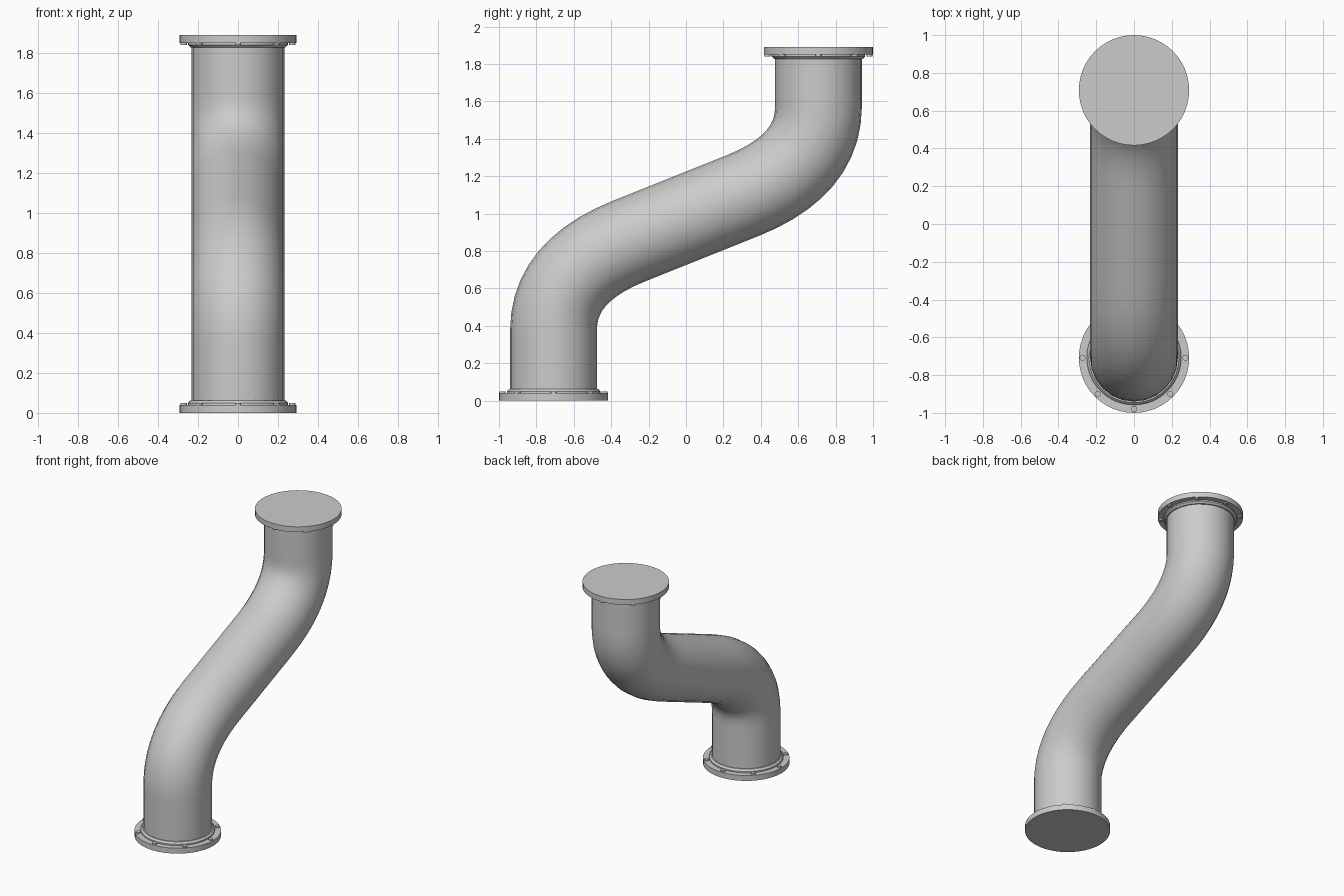
import bpy, bmesh, math
from mathutils import Vector

if "Cube" in bpy.data.objects:
    bpy.data.objects.remove(bpy.data.objects["Cube"])

H, MID = 1.89, 0.708      # total height, flange centre offset in y
PIPE_R = 0.232


def finish(ob, angle=35):
    bpy.ops.object.select_all(action='DESELECT')
    ob.select_set(True)
    bpy.context.view_layer.objects.active = ob
    bpy.ops.object.shade_smooth_by_angle(angle=math.radians(angle))


def add_mesh(name, bm):
    bmesh.ops.recalc_face_normals(bm, faces=bm.faces)
    me = bpy.data.meshes.new(name)
    bm.to_mesh(me)
    bm.free()
    ob = bpy.data.objects.new(name, me)
    bpy.context.collection.objects.link(ob)
    finish(ob)
    return ob


def lathe(name, profile, y, z, up, n=48):
    """Closed solid of revolution from (radius, height); up = 1 or -1."""
    bm = bmesh.new()
    rings = []
    for r, h in profile:
        rings.append([bm.verts.new((r * math.cos(2 * math.pi * i / n),
                                    y + r * math.sin(2 * math.pi * i / n),
                                    z + up * h)) for i in range(n)])
    for a, b in zip(rings, rings[1:]):
        for i in range(n):
            j = (i + 1) % n
            bm.faces.new((a[i], a[j], b[j], b[i]))
    bm.faces.new(rings[0])
    bm.faces.new(rings[-1])
    return add_mesh(name, bm)


# S-shaped pipe: straight ends, quadratic bends, sloped straight middle
def bend(p0, c, p1):
    p0, c, p1 = Vector(p0), Vector(c), Vector(p1)
    return p0 + (c - p0) * 2 / 3, p1 + (c - p1) * 2 / 3


def pt(y, z):
    return Vector((0, y, z))


half = [pt(-MID, 0.02), pt(-MID, 0.38), pt(-0.31, 0.851)]
corner, centre = pt(-MID, 0.69), pt(0, 0.975)
h0, h1 = bend(half[1], corner, half[2])


def flip(p):
    return 2 * centre - p


end = pt(MID, H - 0.02)
points = half + [flip(half[2]), flip(half[1]), end]
lefts = [half[0], half[1].lerp(half[0], 1 / 3), h1,
         flip(half[2]).lerp(half[2], 1 / 3), flip(h0),
         end.lerp(flip(half[1]), 1 / 3)]
rights = [half[0].lerp(half[1], 1 / 3), h0, half[2].lerp(flip(half[2]), 1 / 3),
          flip(h1), flip(half[1]).lerp(end, 1 / 3), end]

cu = bpy.data.curves.new("pipe", 'CURVE')
cu.dimensions = '3D'
cu.resolution_u = 10
cu.bevel_depth = PIPE_R
cu.bevel_resolution = 10
cu.use_fill_caps = True
sp = cu.splines.new('BEZIER')
sp.bezier_points.add(len(points) - 1)
for bp, p, l, r in zip(sp.bezier_points, points, lefts, rights):
    bp.handle_left_type = bp.handle_right_type = 'FREE'
    bp.co, bp.handle_left, bp.handle_right = p, l, r
pipe = bpy.data.objects.new("pipe", cu)
bpy.context.collection.objects.link(pipe)
pipe.select_set(True)
bpy.context.view_layer.objects.active = pipe
bpy.ops.object.convert(target='MESH')
finish(bpy.context.object)

# flange, weld collar and eight bolts at each end
for tag, y, z, up in (("bottom", -MID, 0, 1), ("top", MID, H, -1)):
    lathe(tag + "_flange", [(0.292, 0), (0.292, 0.04), (0.2, 0.04)], y, z, up)
    lathe(tag + "_collar", [(0.25, 0.03), (0.25, 0.05), (0.238, 0.062),
                            (0.225, 0.064)], y, z, up)
    for i in range(8):
        a = i * math.pi / 4
        b = lathe(f"{tag}_bolt_{i + 1}", [(0.016, 0.035), (0.016, 0.05)],
                  0, z, up, 12)
        b.location = (0.272 * math.cos(a), y + 0.272 * math.sin(a), 0)
